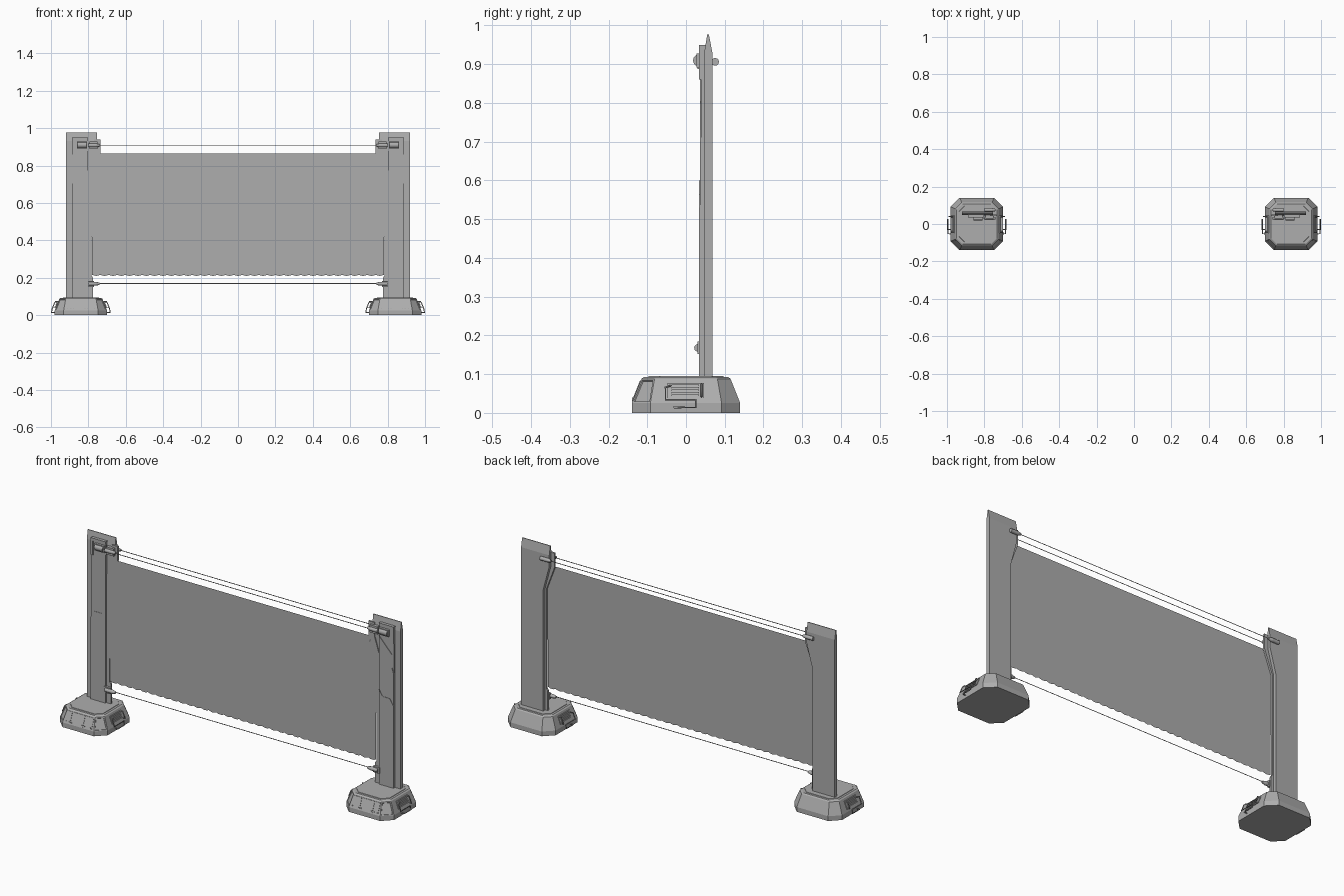
import bpy, bmesh, math
from mathutils import Vector

if "Cube" in bpy.data.objects:
    bpy.data.objects.remove(bpy.data.objects["Cube"])


def material(name, v):
    m = bpy.data.materials.new(name)
    m.diffuse_color = (v, v, v, 1)
    m.use_nodes = True
    m.node_tree.nodes["Principled BSDF"].inputs["Base Color"].default_value = m.diffuse_color
    return m


GREY = material("mid grey", 0.42)


def finish(name, bm):
    bmesh.ops.recalc_face_normals(bm, faces=bm.faces)
    me = bpy.data.meshes.new(name)
    bm.to_mesh(me)
    bm.free()
    me.materials.append(GREY)
    ob = bpy.data.objects.new(name, me)
    bpy.context.collection.objects.link(ob)
    return ob


def loft(name, rings):
    """Closed solid through rings of equal point count."""
    bm = bmesh.new()
    vs = [[bm.verts.new(p) for p in r] for r in rings]
    n = len(vs[0])
    for a, b in zip(vs, vs[1:]):
        for i in range(n):
            bm.faces.new((a[i], a[(i + 1) % n], b[(i + 1) % n], b[i]))
    bm.faces.new(vs[0])
    bm.faces.new(vs[-1])
    return finish(name, bm)


def plate(name, s, outline, y0, y1):
    """x-z outline extruded along y, mirrored to side s (outline given for x < 0)."""
    return loft(name, [[(-s * x, y, z) for x, z in outline] for y in (y0, y1)])


def box(name, s, x0, x1, y0, y1, z0, z1):
    return plate(name, s, [(x0, z0), (x1, z0), (x1, z1), (x0, z1)], y0, y1)


def rod(name, s, x0, x1, y, z, r0, r1=None, n=12):
    """Round bar along x, optionally tapered."""
    rings = []
    for x, r in ((x0, r0), (x1, r1 or r0)):
        rings.append([(-s * x, y + r * math.cos(2 * math.pi * i / n),
                       z + r * math.sin(2 * math.pi * i / n)) for i in range(n)])
    ob = loft(name, rings)
    for p in ob.data.polygons:
        p.use_smooth = len(p.vertices) == 4
    return ob


def tube(name, pts, r):
    """Bent square-ish tube through points."""
    cu = bpy.data.curves.new(name, 'CURVE')
    cu.dimensions = '3D'
    cu.bevel_depth = r
    cu.bevel_resolution = 1
    cu.use_fill_caps = True
    sp = cu.splines.new('POLY')
    sp.points.add(len(pts) - 1)
    for q, p in zip(sp.points, pts):
        q.co = (*p, 1)
    cu.materials.append(GREY)
    ob = bpy.data.objects.new(name, cu)
    bpy.context.collection.objects.link(ob)


def slope(z):
    """Half width of the tapered foot at height z."""
    return 0.14 - max(0, z - 0.025) * 0.025 / 0.063


def octagon(cx, h, c, z):
    k = h - c
    return [(cx + x, y, z) for x, y in ((-k, -h), (k, -h), (h, -k), (h, k),
                                        (k, h), (-k, h), (-h, k), (-h, -k))]


CX = 0.84


def foot(s):
    cx = s * CX
    ob = loft("foot", [octagon(cx, 0.14, 0.048, 0), octagon(cx, 0.14, 0.048, 0.025),
                       octagon(cx, 0.115, 0.034, 0.088), octagon(cx, 0.108, 0.032, 0.093)])
    # recessed panels on the two front corners
    bm = bmesh.new()
    bm.from_mesh(ob.data)
    corners = [f for f in bm.faces if abs(f.normal.x) > 0.4 and f.normal.y < -0.4
               and 0.05 < f.calc_center_median().z < 0.07]
    bmesh.ops.inset_individual(bm, faces=corners, thickness=0.007, depth=0)
    bmesh.ops.inset_individual(bm, faces=corners, thickness=0.002, depth=-0.003)
    bm.to_mesh(ob.data)
    bm.free()

    # front armour tiles and their bolts
    for x0, x1 in ((-0.078, -0.03), (-0.027, 0.045), (0.048, 0.078)):
        loft("front_tile", [[(cx + s * x, -slope(z) - d, z) for x, z in
                             ((x0, 0.03), (x1, 0.03), (x1, 0.084), (x0, 0.084))]
                            for d in (-0.002, 0.002)])
        for x in (x0 + 0.006, x1 - 0.006):
            loft("bolt", [[(cx + s * x + 0.003 * math.cos(i * math.pi / 3), -0.137 - d,
                            0.037 + 0.003 * math.sin(i * math.pi / 3)) for i in range(6)]
                          for d in (0, 0.003)])
    # raised deck on top
    loft("foot_deck", [octagon(cx, 0.098, 0.03, 0.09), octagon(cx, 0.096, 0.03, 0.095)])

    # vent and carrying handle on both flanks
    for t in (-1, 1):
        def side(y, z, d):
            return (cx + t * (slope(z) + d), y, z)
        loft("vent_box", [[side(y, z, d) for y, z in ((-0.048, 0.038), (0.046, 0.038),
                                                      (0.046, 0.077), (-0.048, 0.077))]
                          for d in (-0.003, 0.004)])
        for i in range(5):
            z = 0.044 + i * 0.0065
            loft("vent_slat", [[side(y, zz, d) for y, zz in ((-0.038, z), (0.034, z),
                                                             (0.034, z + 0.003), (-0.038, z + 0.003))]
                               for d in (0.003, 0.008)])
        tube("handle", [side(-0.04, 0.07, 0.002), side(-0.04, 0.07, 0.016), side(-0.053, 0.066, 0.017),
                        side(-0.053, 0.034, 0.017), side(0.025, 0.034, 0.017), side(0.025, 0.014, 0.017),
                        side(-0.03, 0.014, 0.017), side(-0.03, 0.014, 0)], 0.0025)
        tube("handle_upper", [side(0.04, 0.042, 0.002), side(0.04, 0.042, 0.016),
                              side(0.04, 0.074, 0.016), side(0.04, 0.074, 0.002)], 0.0025)


def post(s):
    # rear slab that widens inward near the top, with a wedge tip
    plate("post_slab", s, [(0.92, 0.08), (0.79, 0.08), (0.79, 0.74), (0.755, 0.87),
                           (0.755, 0.93), (0.92, 0.93)], 0.047, 0.068)
    loft("post_tip", [[(s * x, y, z) for x, y in ((0.92, 0.047), (0.755, 0.047),
                                                  (0.755, 0.068), (0.92, 0.068))]
                      if z < 0.95 else
                      [(s * x, y, z) for x, y in ((0.92, 0.055), (0.755, 0.055),
                                                  (0.755, 0.059), (0.92, 0.059))]
                      for z in (0.93, 0.977)])
    # inner rail that holds the sheet
    plate("sheet_rail", s, [(0.808, 0.08), (0.775, 0.08), (0.775, 0.2), (0.782, 0.21), (0.782, 0.74),
                            (0.735, 0.865), (0.735, 0.94), (0.77, 0.94), (0.77, 0.87),
                            (0.808, 0.75)], 0.042, 0.052)
    # front cover in three stepped pieces, split along the zigzag and the diagonal
    plate("cover_lower", s, [(0.888, 0.08), (0.802, 0.08), (0.802, 0.6), (0.824, 0.565),
                             (0.866, 0.565), (0.888, 0.53)], 0.034, 0.05)
    plate("cover_middle", s, [(0.888, 0.53), (0.866, 0.565), (0.824, 0.565), (0.802, 0.6),
                              (0.802, 0.88), (0.877, 0.80), (0.877, 0.73), (0.888, 0.70)], 0.036, 0.05)
    plate("cover_upper", s, [(0.888, 0.70), (0.877, 0.73), (0.877, 0.80), (0.802, 0.88),
                             (0.802, 0.95), (0.888, 0.95)], 0.039, 0.05)
    box("cover_brow", s, 0.888, 0.802, 0.034, 0.05, 0.936, 0.95)
    box("cover_cheek", s, 0.888, 0.876, 0.034, 0.05, 0.86, 0.936)
    # cable clamps
    plate("clamp_block", s, [(0.862, 0.892), (0.806, 0.892), (0.806, 0.928), (0.862, 0.928)], 0.027, 0.042)
    rod("clamp_barrel", s, 0.858, 0.81, 0.034, 0.91, 0.016)
    for y, z, x0 in ((0.031, 0.908, 0.8), (0.075, 0.906, 0.8), (0.031, 0.168, 0.8)):
        rod("cable_socket", s, x0, 0.758, y, z, 0.01)
        rod("cable_ferrule", s, 0.758, 0.74, y, z, 0.01, 0.006)
    box("lower_bracket", s, 0.808, 0.77, 0.03, 0.045, 0.152, 0.184)
    box("upper_bracket", s, 0.795, 0.75, 0.03, 0.05, 0.888, 0.928)


for s in (-1, 1):
    foot(s)
    post(s)


def sheet(name, pts, y):
    bm = bmesh.new()
    bm.faces.new([bm.verts.new((x, y, z)) for x, z in pts])
    finish(name, bm)


# fabric sheet with a scalloped lower hem
hem = []
N = 35
for i in range(N * 4 + 1):
    x = -0.78 + 1.56 * i / (N * 4)
    hem.append((x, 0.216 - 0.006 * abs(math.sin(math.pi * i / 4))))
sheet("sheet", hem + [(0.785, 0.74), (0.735, 0.865), (-0.735, 0.865), (-0.785, 0.74)], 0.041)

# flat cables between the posts
for y, z in ((0.031, 0.906), (0.075, 0.906), (0.031, 0.17)):
    sheet("cable", [(-0.745, z - 0.002), (0.745, z - 0.002), (0.745, z + 0.002), (-0.745, z + 0.002)], y)
